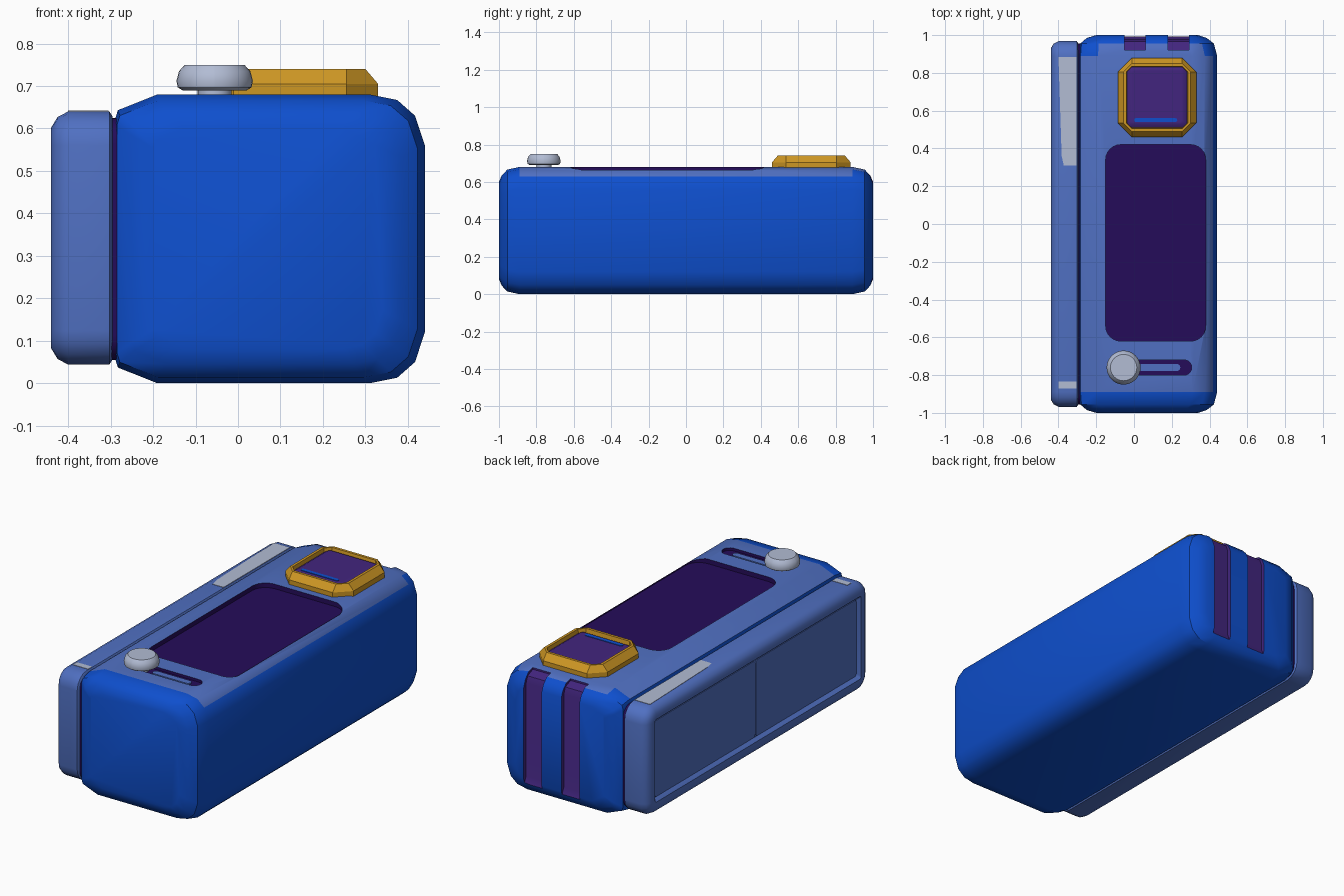
import bpy, bmesh, math

if "Cube" in bpy.data.objects:
    bpy.data.objects.remove(bpy.data.objects["Cube"])

# ---- colours ----
def material(name, rgb):
    lin = [(c / 255 / 12.92) if c < 11 else ((c / 255 + 0.055) / 1.055) ** 2.4 for c in rgb]
    m = bpy.data.materials.new(name)
    m.diffuse_color = (*lin, 1)
    m.use_nodes = True
    m.node_tree.nodes["Principled BSDF"].inputs["Base Color"].default_value = m.diffuse_color
    return m

MATS = [material(n, c) for n, c in (
    ("bright_blue", (14, 79, 206)), ("slate_blue", (80, 112, 194)),
    ("dark_purple", (37, 12, 90)), ("mid_purple", (66, 37, 126)),
    ("gold", (206, 151, 36)), ("silver", (178, 188, 212)))]
BLUE, SLATE, DARK, PURPLE, GOLD, SILVER = range(6)

# ---- helpers ----
def loft(name, rings, mat, rule=None, angle=35):
    """Skin closed rings of equal length, cap both ends."""
    bm = bmesh.new()
    vs = [[bm.verts.new(p) for p in r] for r in rings]
    n = len(rings[0])
    for a, b in zip(vs, vs[1:]):
        for i in range(n):
            j = (i + 1) % n
            bm.faces.new((a[i], a[j], b[j], b[i]))
    bm.faces.new(vs[0])
    bm.faces.new(vs[-1])
    bmesh.ops.recalc_face_normals(bm, faces=bm.faces[:])
    for f in bm.faces:
        f.material_index = rule(f) if rule else mat
    me = bpy.data.meshes.new(name)
    bm.to_mesh(me)
    bm.free()
    for m in MATS:
        me.materials.append(m)
    ob = bpy.data.objects.new(name, me)
    bpy.context.collection.objects.link(ob)
    smooth(ob, angle)
    return ob

def smooth(ob, angle=35):
    bpy.ops.object.select_all(action='DESELECT')
    ob.select_set(True)
    bpy.context.view_layer.objects.active = ob
    bpy.ops.object.shade_smooth_by_angle(angle=math.radians(angle))

def round_rect(cx, cy, hx, hy, r, segs):
    pts = []
    for k, (sx, sy) in enumerate(((1, 1), (-1, 1), (-1, -1), (1, -1))):
        for i in range(segs + 1):
            a = math.pi / 2 * (k + i / segs)
            pts.append((cx + sx * (hx - r) + r * math.cos(a), cy + sy * (hy - r) + r * math.sin(a)))
    return pts

def pad(name, cx, cy, hx, hy, r, levels, mat, segs=6, axis='Z', angle=35):
    """Rounded rectangle lofted through (height, inset) levels."""
    rings = []
    for h, ins in levels:
        pts = round_rect(cx, cy, hx - ins, hy - ins, max(r - ins, 0.012), segs)
        rings.append([(u, v, h) if axis == 'Z' else (h, u, v) for u, v in pts])
    return loft(name, rings, mat, angle=angle)

def cut(body, cutter):
    m = body.modifiers.new("cut", 'BOOLEAN')
    m.object, m.operation, m.solver = cutter, 'DIFFERENCE', 'EXACT'
    bpy.context.view_layer.objects.active = body
    bpy.ops.object.modifier_apply(modifier=m.name)
    bpy.data.objects.remove(cutter)

# ---- main body: front profile carried along y, shrinking at the ends ----
half = [(-0.29, 0.62), (-0.283, 0.643), (-0.19, 0.68), (0.31, 0.68),
        (0.375, 0.667), (0.417, 0.63), (0.44, 0.56)]
profile = half + [(x, 0.68 - z) for x, z in reversed(half)]
ends = [(1, -0.2, 0.34, 0.08, 0.60), (0.985, -0.25, 0.385, 0.045, 0.635),
        (0.955, -0.285, 0.423, 0.014, 0.666), (0.89, -0.29, 0.44, 0, 0.68)]
stations = [(-e[0], *e[1:]) for e in ends] + ends[::-1]
rings = [[(x0 + (x + 0.29) / 0.73 * (x1 - x0), y, z0 + z / 0.68 * (z1 - z0)) for x, z in profile]
         for y, x0, x1, z0, z1 in stations]

def body_rule(f):
    c = f.calc_center_median()
    top = c.z > 0.645 and f.normal.z > 0.5 and -0.88 < c.y < 0.96
    corner = c.y > 0.9 and c.x < -0.2
    return SLATE if top and not corner else BLUE

body = loft("body", rings, BLUE, body_rule)

# screen recess, slider groove, two back vents
cut(body, pad("screen_cutter", 0.115, -0.10, 0.265, 0.52, 0.08, [(0.655, 0), (0.8, 0)], DARK))
cut(body, pad("groove_cutter", 0.11, -0.76, 0.195, 0.04, 0.039, [(0.665, 0), (0.8, 0)], DARK))
vent = [(0.978, 0.10), (0.978, 0.61), (0.965, 0.645), (0.92, 0.664), (0.92, 0.76), (1.1, 0.76), (1.1, 0.06), (0.995, 0.06)]
for x in (0.005, 0.235):
    cut(body, loft("vent_cutter", [[(x + d, y, z) for y, z in vent] for d in (-0.055, 0.055)], PURPLE))
smooth(body)

# slider bar and knob
pad("slider_bar", 0.13, -0.76, 0.115, 0.018, 0.017, [(0.66, 0), (0.672, 0)], SLATE)
pad("slider_knob", -0.055, -0.76, 0.09, 0.09, 0.0899,
    [(0.66, 0.05), (0.69, 0.05), (0.69, 0.014), (0.697, 0.003), (0.712, 0), (0.735, 0.006), (0.75, 0.02)], SILVER, segs=8)

# gold frame with button
pad("button_frame", 0.122, 0.67, 0.208, 0.21, 0.075,
    [(0.66, 0), (0.705, 0), (0.74, 0.03), (0.74, 0.045), (0.70, 0.052)], GOLD, segs=1, angle=20)
pad("button", 0.122, 0.675, 0.16, 0.165, 0.03, [(0.69, 0), (0.718, 0), (0.73, 0.02), (0.73, 0.03)], PURPLE, segs=3)
pad("button_stripe", 0.115, 0.55, 0.115, 0.011, 0.01, [(0.728, 0), (0.733, 0)], BLUE, segs=2)

# side battery panel with recessed face, and the core in the gap
pad("side_panel", 0, 0.342, 0.968, 0.298, 0.08,
    [(-0.295, 0.012), (-0.303, 0), (-0.40, 0), (-0.425, 0.013), (-0.44, 0.038),
     (-0.44, 0.07), (-0.42, 0.085)], SLATE, axis='X', segs=4)
for side, y in (("front", -0.441), ("back", 0.441)):
    pad("panel_door_" + side, y, 0.342, 0.439, 0.21, 0.012, [(-0.41, 0), (-0.424, 0)], SLATE, axis='X', segs=1)
pad("gap_core", 0, 0.34, 0.955, 0.285, 0.06, [(-0.31, 0), (-0.27, 0)], DARK, axis='X')

# silver plates on the panel top
for name, pts in (("long_plate", [(-0.40, 0.885), (-0.305, 0.885), (-0.305, 0.31), (-0.372, 0.31), (-0.383, 0.36)]),
                  ("short_plate", [(-0.40, -0.87), (-0.305, -0.87), (-0.305, -0.835), (-0.40, -0.835)])):
    loft(name, [[(x, y, z) for x, y in pts] for z in (0.636, 0.642)], SILVER)
